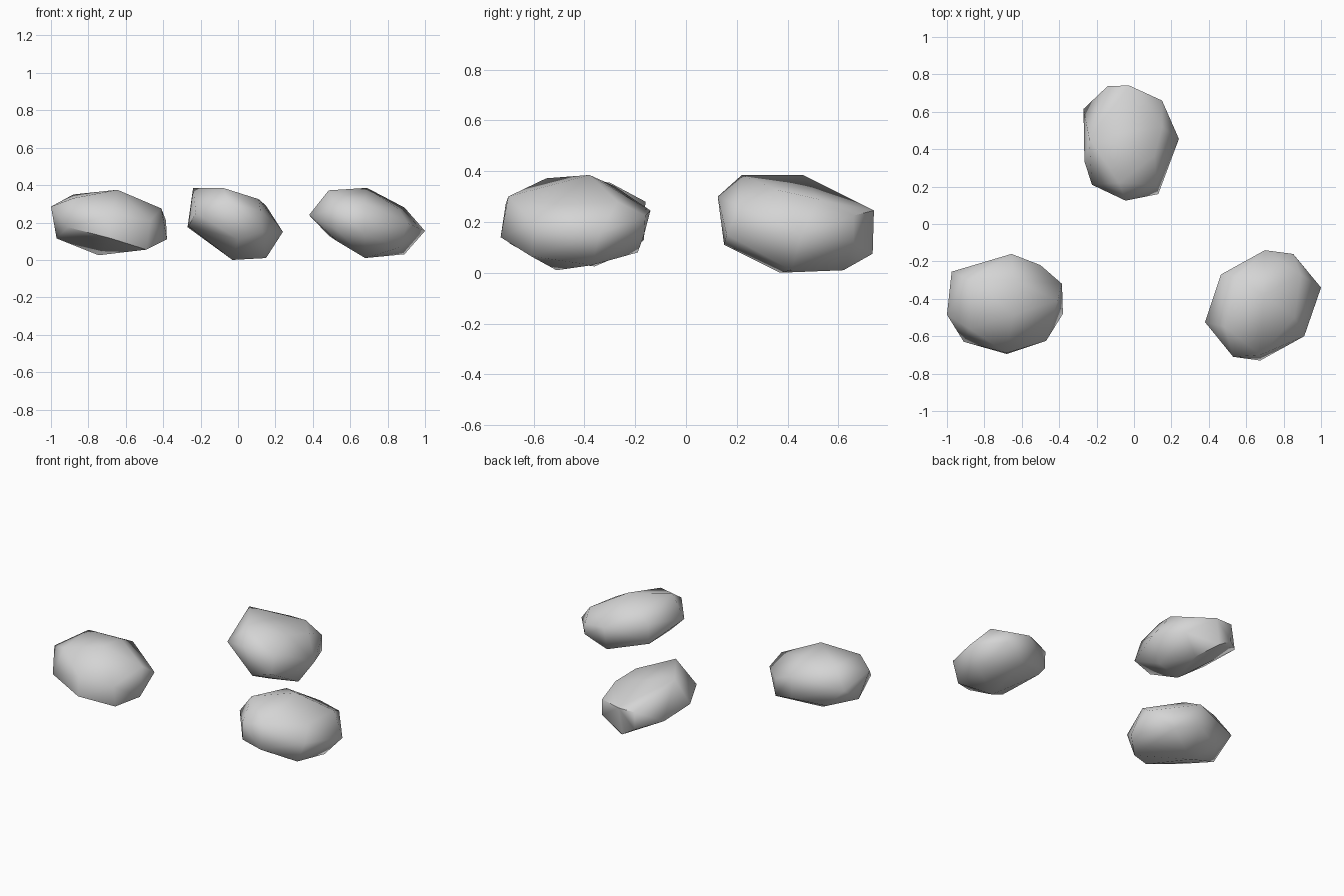
import bpy, bmesh, math

stone_grey = bpy.data.materials.new("stone_grey")
stone_grey.diffuse_color = (0.66, 0.66, 0.66, 1)


def stone(name, corners):
    """Faceted pebble: convex skin stretched over its main corners."""
    bm = bmesh.new()
    for c in corners:
        bm.verts.new(c)
    bmesh.ops.convex_hull(bm, input=bm.verts)
    loose = [v for v in bm.verts if not v.link_faces]
    bmesh.ops.delete(bm, geom=loose, context='VERTS')
    bmesh.ops.recalc_face_normals(bm, faces=bm.faces)
    me = bpy.data.meshes.new(name)
    bm.to_mesh(me)
    bm.free()
    me.materials.append(stone_grey)
    ob = bpy.data.objects.new(name, me)
    bpy.context.collection.objects.link(ob)
    bpy.ops.object.select_all(action='DESELECT')
    ob.select_set(True)
    bpy.context.view_layer.objects.active = ob
    bpy.ops.object.shade_smooth_by_angle(angle=math.radians(60))


# Left stone, the flattest one
stone("left_stone", [
    (-.645, -.485, .375), (-.88, -.30, .35), (-.88, -.56, .33), (-.645, -.30, .355),
    (-.41, -.41, .275), (-.385, -.32, .21), (-.38, -.48, .11), (-.49, -.58, .055),
    (-.47, -.625, .21), (-.745, -.36, .025), (-.97, -.415, .115), (-1.0, -.485, .285),
    (-.975, -.255, .23), (-.655, -.16, .28), (-.655, -.165, .13), (-.50, -.22, .085),
    (-.50, -.22, .20), (-.68, -.695, .115), (-.68, -.69, .245), (-.91, -.63, .175),
    (-.85, -.25, .10)])

# Back stone, long front to back and tilted down to the right
stone("back_stone", [
    (-.24, .46, .385), (-.08, .22, .385), (-.27, .615, .175), (-.265, .335, .18),
    (-.225, .21, .252), (-.045, .125, .30), (0, .15, .11), (-.03, .37, 0),
    (.15, .415, .01), (.04, .62, .01), (.24, .455, .15), (-.14, .738, .245),
    (-.14, .735, .13), (-.025, .74, .245), (-.05, .735, .075), (.15, .66, .12),
    (.15, .66, .225), (.15, .52, .29), (.11, .365, .325), (.13, .16, .15),
    (.12, .21, .265)])

# Right stone, tilted down to the right
stone("right_stone", [
    (.69, -.38, .385), (.485, -.55, .372), (.55, -.28, .34), (.38, -.525, .24),
    (.89, -.27, .28), (1.0, -.34, .155), (.85, -.16, .225), (.855, -.165, .15),
    (.70, -.14, .245), (.71, -.19, .08), (.89, -.37, .03), (.68, -.51, .01),
    (.86, -.61, .065), (.91, -.60, .195), (.86, -.50, .27), (.675, -.73, .14),
    (.675, -.70, .30), (.53, -.71, .16), (.53, -.71, .27), (.53, -.59, .10),
    (.465, -.275, .165), (.465, -.27, .28), (.485, -.31, .13)])
